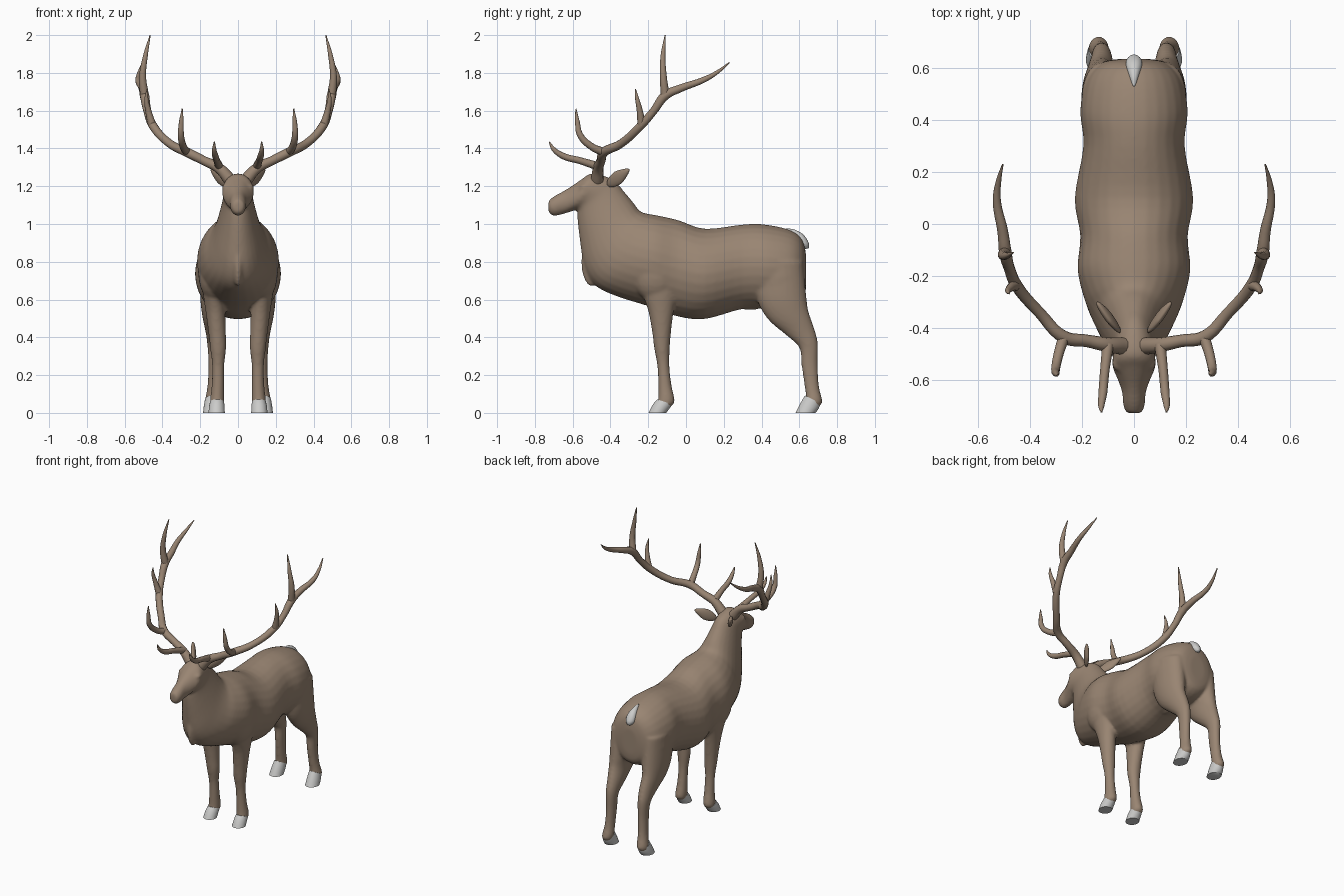
import bpy, bmesh, math
from mathutils import Vector, Matrix


def material(name, rgb):
    m = bpy.data.materials.new(name)
    m.diffuse_color = (*rgb, 1)
    return m


BROWN = material("brown coat", (0.32, 0.235, 0.17))
GREY = material("pale grey", (0.60, 0.60, 0.59))


def catmull(rows, steps):
    """Smoothly interpolate a list of equal-length number tuples."""
    out = []
    for i in range(len(rows) - 1):
        a, b = rows[max(i - 1, 0)], rows[i]
        c, d = rows[i + 1], rows[min(i + 2, len(rows) - 1)]
        for k in range(steps):
            t = k / steps
            out.append([0.5 * (2 * q + (r - p) * t + (2 * p - 5 * q + 4 * r - s) * t * t
                               + (3 * q - p - 3 * r + s) * t ** 3)
                        for p, q, r, s in zip(a, b, c, d)])
    return out + [list(rows[-1])]


def loft(bm, rows, steps=4, sides=28, side=1):
    """Rows: y,z of one edge, y,z of the opposite edge, centre x, half width."""
    rings = []
    for y1, z1, y2, z2, cx, w in catmull(rows, steps):
        c = Vector((cx * side, (y1 + y2) / 2, (z1 + z2) / 2))
        v = Vector((0, y1 - y2, z1 - z2)) / 2
        rings.append([bm.verts.new(c + v * math.cos(a) + Vector((w * math.sin(a), 0, 0)))
                      for a in (2 * math.pi * k / sides for k in range(sides))])
    for r, s in zip(rings, rings[1:]):
        for k in range(sides):
            bm.faces.new((r[k], r[(k + 1) % sides], s[(k + 1) % sides], s[k]))
    bm.faces.new(rings[0])
    bm.faces.new(rings[-1])


def ball(bm, loc, size, rot=Matrix.Identity(4)):
    m = Matrix.Translation(loc) @ rot @ Matrix.Diagonal((*size, 1))
    bmesh.ops.create_uvsphere(bm, u_segments=24, v_segments=14, radius=1, matrix=m)


def finish(bm, name, mat, angle=None):
    bmesh.ops.recalc_face_normals(bm, faces=bm.faces)
    me = bpy.data.meshes.new(name)
    bm.to_mesh(me)
    bm.free()
    me.materials.append(mat)
    ob = bpy.data.objects.new(name, me)
    bpy.context.collection.objects.link(ob)
    for p in me.polygons:
        p.use_smooth = True
    if angle:
        select(ob)
        bpy.ops.object.shade_smooth_by_angle(angle=math.radians(angle))
    return ob


def select(ob):
    bpy.ops.object.select_all(action='DESELECT')
    ob.select_set(True)
    bpy.context.view_layer.objects.active = ob


# Trunk, neck and head: top edge, bottom edge, centre x, half width
trunk = [
    (0.635, 0.84, 0.635, 0.66, 0, 0.06), (0.615, 0.92, 0.622, 0.60, 0, 0.13),
    (0.55, 0.968, 0.56, 0.56, 0, 0.185), (0.42, 0.997, 0.45, 0.55, 0, 0.207),
    (0.30, 0.997, 0.30, 0.55, 0, 0.195), (0.10, 0.975, 0.10, 0.497, 0, 0.228),
    (-0.04, 1.02, -0.05, 0.512, 0, 0.207), (-0.15, 1.045, -0.20, 0.565, 0, 0.217),
    (-0.22, 1.058, -0.36, 0.615, 0, 0.19), (-0.25, 1.075, -0.475, 0.67, 0, 0.155),
    (-0.28, 1.115, -0.535, 0.76, 0, 0.125), (-0.33, 1.175, -0.56, 0.90, 0, 0.098),
    (-0.37, 1.222, -0.575, 1.03, 0, 0.08), (-0.42, 1.25, -0.575, 1.07, 0, 0.08),
    (-0.50, 1.268, -0.59, 1.072, 0, 0.083), (-0.555, 1.235, -0.62, 1.062, 0, 0.066),
    (-0.63, 1.185, -0.66, 1.05, 0, 0.046), (-0.69, 1.152, -0.70, 1.043, 0, 0.042),
    (-0.728, 1.125, -0.728, 1.06, 0, 0.03)]

front_leg = [
    (-0.26, 0.80, -0.02, 0.80, 0.13, 0.07), (-0.24, 0.66, -0.04, 0.66, 0.133, 0.056),
    (-0.20, 0.54, -0.065, 0.54, 0.12, 0.052), (-0.178, 0.42, -0.08, 0.42, 0.11, 0.046),
    (-0.168, 0.34, -0.086, 0.34, 0.105, 0.042), (-0.152, 0.25, -0.088, 0.25, 0.105, 0.032),
    (-0.147, 0.15, -0.077, 0.15, 0.106, 0.033), (-0.148, 0.07, -0.06, 0.06, 0.11, 0.038),
    (-0.16, 0.035, -0.085, 0.03, 0.112, 0.032)]

hind_leg = [
    (0.36, 0.80, 0.62, 0.80, 0.12, 0.08), (0.37, 0.62, 0.637, 0.62, 0.125, 0.075),
    (0.43, 0.50, 0.648, 0.54, 0.13, 0.06), (0.53, 0.412, 0.678, 0.45, 0.125, 0.047),
    (0.60, 0.345, 0.698, 0.37, 0.125, 0.037), (0.612, 0.25, 0.698, 0.25, 0.125, 0.031),
    (0.628, 0.14, 0.704, 0.14, 0.13, 0.032), (0.635, 0.08, 0.722, 0.06, 0.136, 0.038),
    (0.62, 0.04, 0.70, 0.03, 0.14, 0.032)]

# One smooth body: trunk, legs, muscles and brows fused together
bm = bmesh.new()
loft(bm, trunk)
ball(bm, (0, 0.34, 0.57), (0.03, 0.07, 0.025))            # sheath
ball(bm, (0, -0.50, 0.80), (0.03, 0.055, 0.13))           # chest keel
for s in (-1, 1):
    loft(bm, front_leg, side=s)
    loft(bm, hind_leg, side=s)
    ball(bm, (0.125 * s, -0.16, 0.74), (0.085, 0.13, 0.15))   # shoulder
    ball(bm, (0.125 * s, 0.49, 0.72), (0.078, 0.13, 0.17))    # thigh
    ball(bm, (0.066 * s, -0.535, 1.195), (0.018, 0.03, 0.017))  # brow
body = finish(bm, "body", BROWN)
rm = body.modifiers.new("fuse", 'REMESH')
rm.mode, rm.voxel_size, rm.use_smooth_shade = 'VOXEL', 0.009, True
sm = body.modifiers.new("soften", 'SMOOTH')
sm.factor, sm.iterations = 0.5, 6
select(body)
bpy.ops.object.convert(target='MESH')

# Hooves
hooves = {
    "front_hoof": [(-0.152, 0.072, -0.072, 0.045, 0.111, 0.037),
                   (-0.175, 0.045, -0.088, 0.022, 0.112, 0.041),
                   (-0.198, 0.0, -0.105, 0.0, 0.113, 0.043)],
    "hind_hoof": [(0.630, 0.092, 0.712, 0.050, 0.137, 0.038),
                  (0.605, 0.050, 0.702, 0.022, 0.139, 0.042),
                  (0.580, 0.0, 0.685, 0.0, 0.141, 0.044)]}
for name, rows in hooves.items():
    for s, tag in ((-1, "_left"), (1, "_right")):
        bm = bmesh.new()
        loft(bm, rows, steps=2, side=s)
        finish(bm, name + tag, GREY, 50)

# Tail
bm = bmesh.new()
loft(bm, [(0.53, 0.975, 0.535, 0.96, 0, 0.006), (0.57, 0.972, 0.56, 0.93, 0, 0.018),
          (0.62, 0.945, 0.59, 0.90, 0, 0.03), (0.65, 0.90, 0.60, 0.88, 0, 0.03),
          (0.65, 0.872, 0.62, 0.865, 0, 0.012)])
finish(bm, "tail", GREY)

# Ears: cupped leaves pointing back and out
for s, tag in ((-1, "_left"), (1, "_right")):
    bm = bmesh.new()
    d = Vector((0.09 * s, 0.115, 0.085)).normalized()
    up = Vector((0, -0.35, 1))
    up = (up - d * up.dot(d)).normalized()
    out = d.cross(up)
    rot = Matrix((out, d, up)).transposed().to_4x4()
    ball(bm, (0.098 * s, -0.358, 1.247), (0.016, 0.085, 0.036), rot)
    for v in bm.verts:                                    # pinch the tip
        p = v.co - Vector((0.098 * s, -0.358, 1.247))
        t = max(0, p.dot(d) / 0.085)
        v.co -= up * p.dot(up) * 0.45 * t
    finish(bm, "ear" + tag, BROWN)

# Antlers: x, y, z, radius along each beam and tine
antler = {
    "beam": [(0.04, -0.47, 1.23, .034), (0.10, -0.465, 1.295, .028), (0.18, -0.45, 1.335, .024),
             (0.27, -0.435, 1.38, .025), (0.36, -0.345, 1.425, .022), (0.45, -0.24, 1.52, .023),
             (0.48, -0.17, 1.60, .021), (0.495, -0.11, 1.68, .025), (0.505, -0.03, 1.718, .021),
             (0.528, 0.09, 1.762, .016), (0.522, 0.16, 1.80, .011), (0.505, 0.23, 1.855, .003)],
    "brow_tine": [(0.10, -0.465, 1.305, .022), (0.112, -0.56, 1.335, .018),
                  (0.12, -0.65, 1.36, .017), (0.126, -0.70, 1.395, .012), (0.125, -0.724, 1.435, .003)],
    "second_tine": [(0.27, -0.435, 1.38, .022), (0.29, -0.50, 1.41, .019), (0.302, -0.56, 1.47, .017),
                    (0.30, -0.575, 1.54, .013), (0.295, -0.583, 1.61, .003)],
    "third_tine": [(0.455, -0.235, 1.525, .022), (0.475, -0.245, 1.60, .016),
                   (0.485, -0.258, 1.66, .011), (0.48, -0.268, 1.715, .003)],
    "crown_tine": [(0.495, -0.11, 1.68, .024), (0.505, -0.12, 1.78, .019),
                   (0.49, -0.122, 1.89, .013), (0.465, -0.11, 2.0, .003)]}
for part, pts in antler.items():
    for s, tag in ((-1, "_left"), (1, "_right")):
        cu = bpy.data.curves.new("antler_" + part + tag, 'CURVE')
        cu.dimensions, cu.bevel_depth, cu.bevel_resolution = '3D', 1, 4
        cu.use_fill_caps, cu.resolution_u = True, 6
        sp = cu.splines.new('BEZIER')
        sp.bezier_points.add(len(pts) - 1)
        for b, (x, y, z, r) in zip(sp.bezier_points, pts):
            b.co, b.radius = (x * s, y, z), r
            b.handle_left_type = b.handle_right_type = 'AUTO'
        cu.materials.append(BROWN)
        ob = bpy.data.objects.new(cu.name, cu)
        bpy.context.collection.objects.link(ob)
        select(ob)
        bpy.ops.object.convert(target='MESH')
        bpy.ops.object.shade_smooth_by_angle(angle=math.radians(60))
